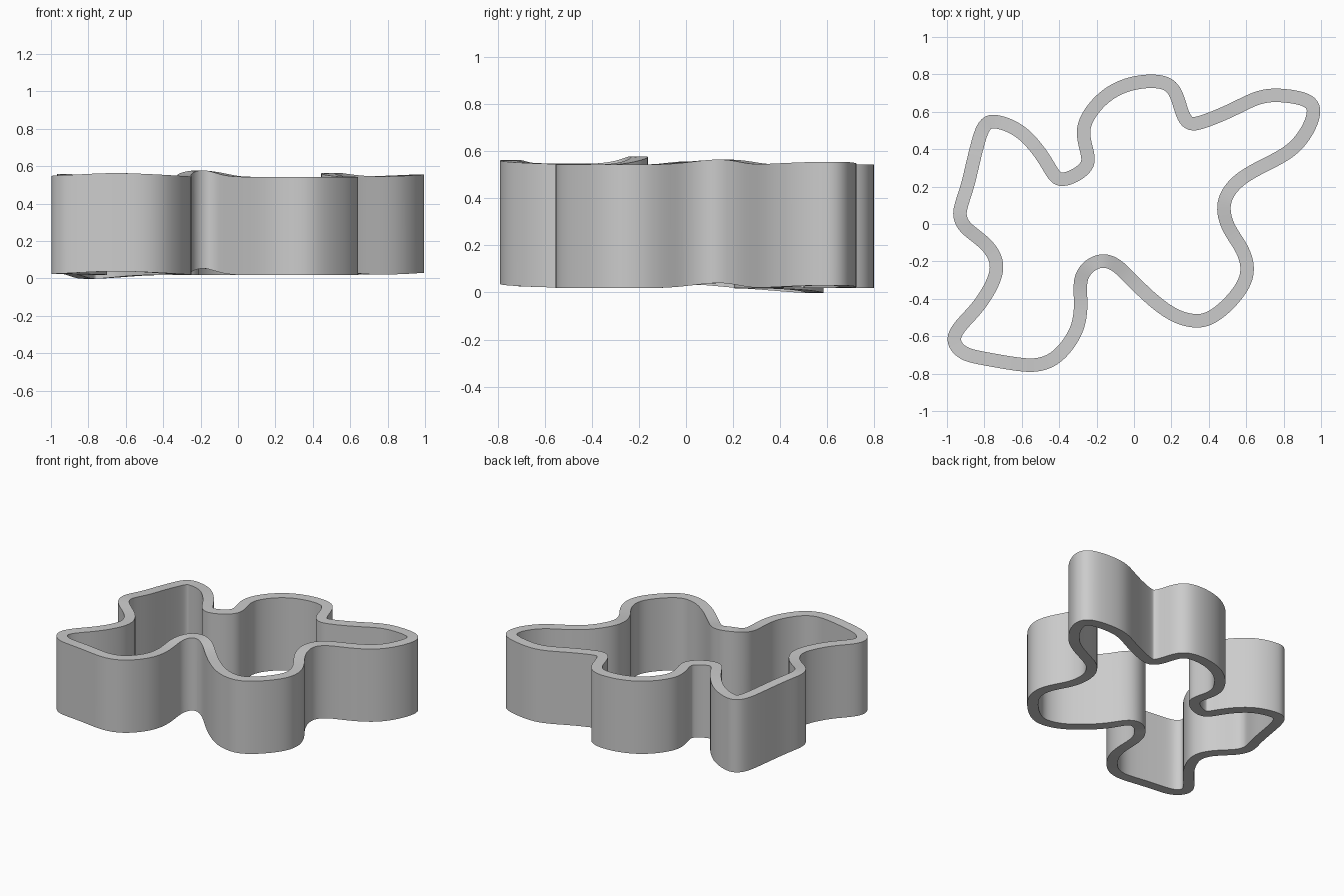
import bpy, bmesh, math
from mathutils import Vector

if "Cube" in bpy.data.objects:
    bpy.data.objects.remove(bpy.data.objects["Cube"])

# Centre line of the wall seen from above (x, y), clockwise from the rear-left lobe
PATH = [(-.75, .55), (-.66, .525), (-.572, .465), (-.487, .36), (-.437, .275), (-.395, .235),
        (-.315, .258), (-.252, .31), (-.246, .365), (-.265, .44), (-.27, .51), (-.243, .58), (-.18, .66),
        (-.085, .727), (.03, .76), (.135, .762), (.2, .735), (.235, .67), (.26, .585), (.30, .533),
        (.38, .55), (.515, .605), (.65, .672), (.755, .69), (.89, .674), (.952, .64), (.96, .585),
        (.93, .505), (.87, .422), (.785, .358), (.647, .289), (.55, .225), (.49, .145), (.48, .06),
        (.51, -.03), (.572, -.123), (.606, -.215), (.594, -.31), (.525, -.407), (.445, -.48),
        (.37, -.517), (.285, -.513), (.19, -.475), (.075, -.385), (-.03, -.28), (-.095, -.22),
        (-.16, -.195), (-.23, -.217), (-.279, -.275), (-.288, -.35), (-.284, -.455), (-.305, -.565),
        (-.368, -.665), (-.44, -.729), (-.53, -.756), (-.636, -.748), (-.797, -.72), (-.9, -.697),
        (-.952, -.652), (-.962, -.6), (-.92, -.535), (-.84, -.45), (-.77, -.345), (-.73, -.235),
        (-.76, -.145), (-.824, -.08), (-.905, -.017), (-.932, .045), (-.922, .107), (-.888, .21),
        (-.857, .345), (-.82, .485), (-.79, .535)]
# Gentle rises and dips of the rims: x, y, height, radius
WAVES = [(-.8, .55, -.02, .22), (-.2, -.2, .035, .14), (-.65, -.75, .02, .3),
         (.98, .6, .012, .25), (.5, .15, .022, .18), (-.95, .04, .015, .16)]
HALF, BASE, HEIGHT, STEPS = .036, .018, .525, 5


def smooth_loop(pts):
    """Closed Catmull-Rom curve through the points, with unit normals."""
    n, out = len(pts), []
    for i in range(n):
        a, b, c, d = (Vector(pts[(i + k) % n]) for k in (-1, 0, 1, 2))
        for s in range(STEPS):
            t = s / STEPS
            p = .5 * (2*b + (c - a)*t + (2*a - 5*b + 4*c - d)*t*t + (3*b - a - 3*c + d)*t**3)
            out.append(p)
    # light relaxation removes kinks left by the traced points
    m = len(out)
    for _ in range(6):
        out = [(out[i - 1] + 2*out[i] + out[(i + 1) % m]) / 4 for i in range(m)]
    res = []
    for i in range(m):
        t = (out[(i + 1) % m] - out[i - 1]).normalized()
        res.append((out[i], Vector((-t.y, t.x))))
    return res


def wave(p):
    return sum(h * math.exp(-((p.x - x)**2 + (p.y - y)**2) / r**2) for x, y, h, r in WAVES)


# Ribbon wall: four corners per section, bridged around the loop
bm = bmesh.new()
sections = []
for p, nrm in smooth_loop(PATH):
    lo = BASE + wave(p)
    sections.append([bm.verts.new((p.x + nrm.x*s, p.y + nrm.y*s, z))
                     for s, z in ((HALF, lo), (-HALF, lo), (-HALF, lo + HEIGHT), (HALF, lo + HEIGHT))])
for i, cur in enumerate(sections):
    prev = sections[i - 1]
    for k in range(4):
        j = (k + 1) % 4
        bm.faces.new((prev[k], prev[j], cur[j], cur[k]))
bmesh.ops.recalc_face_normals(bm, faces=bm.faces)
mesh = bpy.data.meshes.new("cutter_wall")
bm.to_mesh(mesh)
bm.free()
wall = bpy.data.objects.new("cutter_wall", mesh)
bpy.context.collection.objects.link(wall)
bpy.context.view_layer.objects.active = wall
wall.select_set(True)
bpy.ops.object.shade_smooth_by_angle(angle=math.radians(35))
